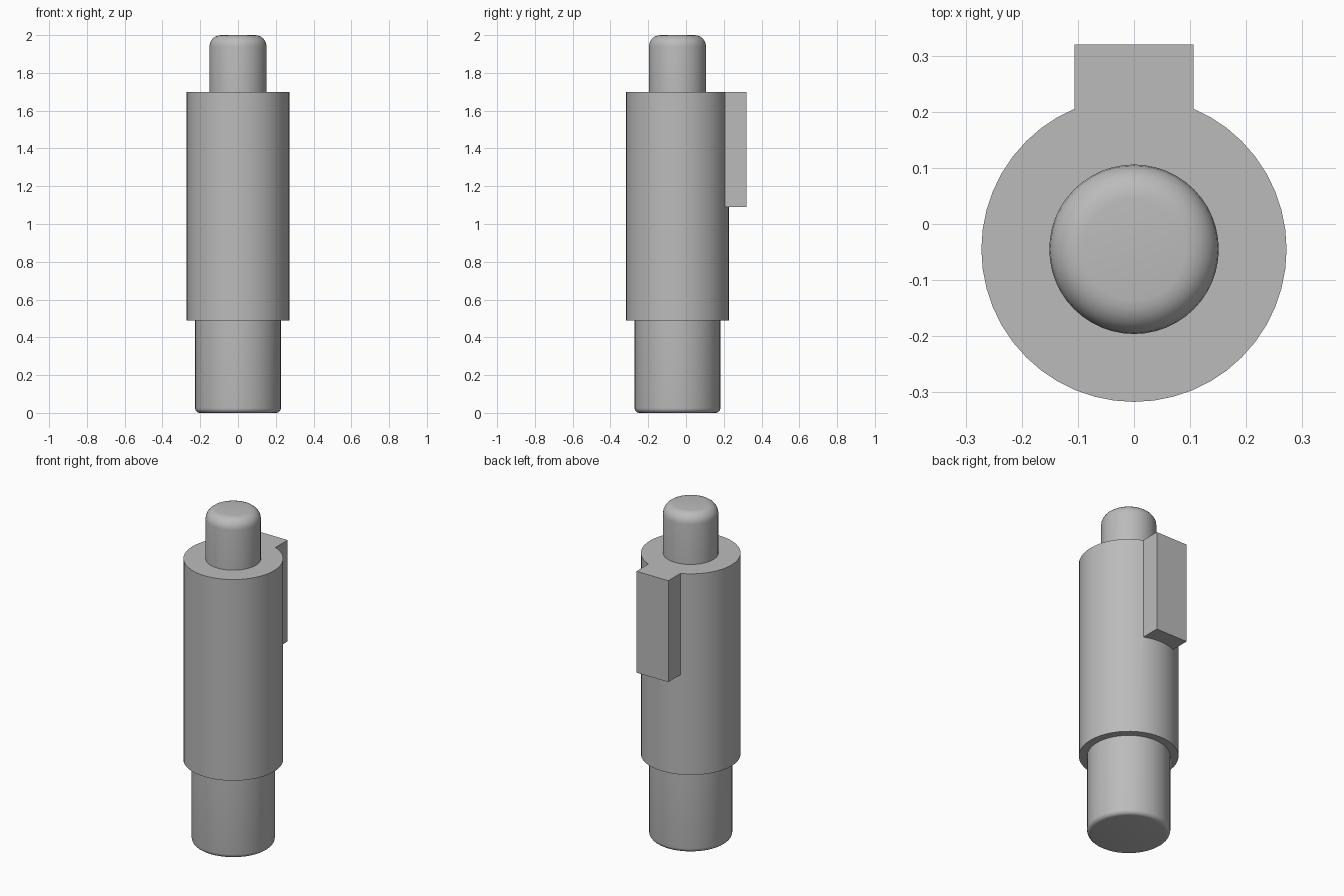
import bpy
import bmesh
import math

cube = bpy.data.objects.get("Cube")
if cube:
    bpy.data.objects.remove(cube, do_unlink=True)

AXIS_Y = -0.045
SIDES = 48

steel = bpy.data.materials.new("plain grey")
steel.use_nodes = True
GREY = (0.5, 0.5, 0.5, 1)
steel.diffuse_color = GREY
steel.node_tree.nodes["Principled BSDF"].inputs["Base Color"].default_value = GREY


def add_object(name, bm):
    mesh = bpy.data.meshes.new(name)
    bmesh.ops.recalc_face_normals(bm, faces=bm.faces)
    bm.to_mesh(mesh)
    bm.free()
    mesh.materials.append(steel)
    obj = bpy.data.objects.new(name, mesh)
    bpy.context.collection.objects.link(obj)
    return obj


def fillet(radius, z, r, start, steps=6):
    """Quarter-round profile points, centred at (radius - r, z)."""
    angles = [start + math.pi / 2 * i / steps for i in range(steps + 1)]
    return [(radius - r + r * math.cos(a), z + r * math.sin(a)) for a in angles]


def turned(name, profile):
    """Revolve a (radius, z) profile into a capped solid."""
    bm = bmesh.new()
    rings = []
    for r, z in profile:
        rings.append([bm.verts.new((r * math.cos(t), AXIS_Y + r * math.sin(t), z))
                      for t in (math.tau * i / SIDES for i in range(SIDES))])
    for a, b in zip(rings, rings[1:]):
        for i in range(SIDES):
            j = (i + 1) % SIDES
            bm.faces.new((a[i], a[j], b[j], b[i]))
    bm.faces.new(rings[0][::-1])
    bm.faces.new(rings[-1])
    return add_object(name, bm)


# Stepped shaft: lower spigot, thick barrel and rounded top pin
shaft = turned("stepped_shaft",
               fillet(0.227, 0.025, 0.025, -math.pi / 2)
               + [(0.227, 0.49), (0.272, 0.49), (0.272, 1.70), (0.151, 1.70)]
               + fillet(0.151, 1.94, 0.06, 0))

# Rectangular key on the back of the barrel, flush with its top
bm = bmesh.new()
bmesh.ops.create_cube(bm, size=1)
for v in bm.verts:
    v.co.x *= 0.212
    v.co.y = 0.32 if v.co.y > 0 else 0.13
    v.co.z = 1.70 if v.co.z > 0 else 1.09
key = add_object("key_cutter", bm)
key.hide_render = True

# Fuse the key into the shaft
union = shaft.modifiers.new("fuse_key", "BOOLEAN")
union.operation = "UNION"
union.solver = "EXACT"
union.object = key
bpy.ops.object.select_all(action="DESELECT")
shaft.select_set(True)
bpy.context.view_layer.objects.active = shaft
bpy.ops.object.modifier_apply(modifier=union.name)
bpy.data.objects.remove(key, do_unlink=True)
bpy.ops.object.shade_smooth_by_angle(angle=math.radians(30))
